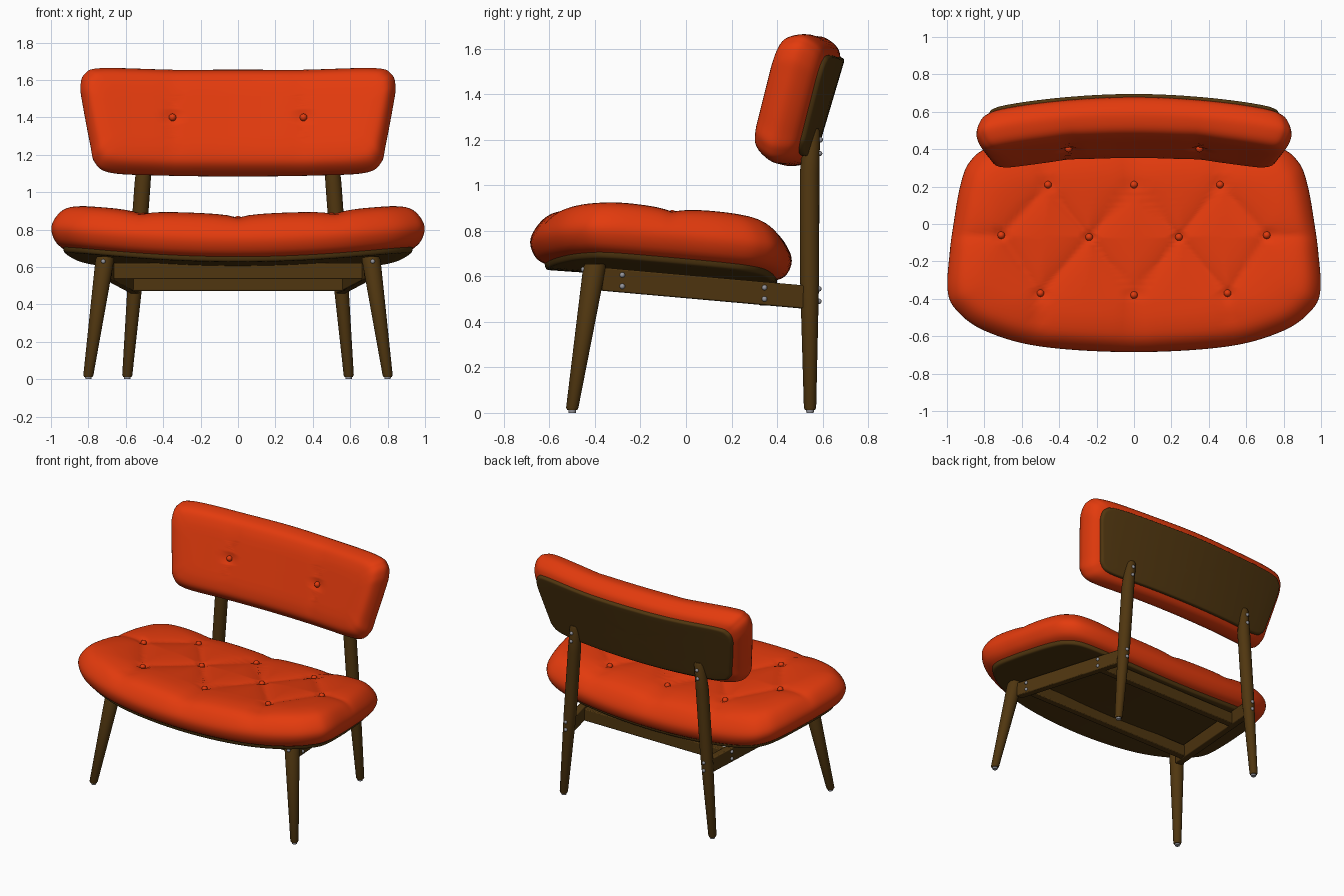
import bpy, bmesh, math
from mathutils import Vector

cube = bpy.data.objects.get("Cube")
if cube:
    bpy.data.objects.remove(cube, do_unlink=True)


def material(name, color):
    mat = bpy.data.materials.new(name)
    mat.use_nodes = True
    mat.diffuse_color = (*color, 1)
    node = next(n for n in mat.node_tree.nodes if n.type == "BSDF_PRINCIPLED")
    node.inputs["Base Color"].default_value = (*color, 1)
    return mat


FABRIC = material("orange_fabric", (0.77, 0.043, 0.004))
WOOD = material("dark_wood", (0.08, 0.037, 0.005))
METAL = material("grey_metal", (0.3, 0.3, 0.33))


def finish(name, bm, mat, angle=40):
    bmesh.ops.remove_doubles(bm, verts=bm.verts, dist=1e-5)
    bmesh.ops.recalc_face_normals(bm, faces=bm.faces)
    mesh = bpy.data.meshes.new(name)
    bm.to_mesh(mesh)
    bm.free()
    mesh.materials.append(mat)
    obj = bpy.data.objects.new(name, mesh)
    bpy.context.collection.objects.link(obj)
    bpy.ops.object.select_all(action="DESELECT")
    obj.select_set(True)
    bpy.context.view_layer.objects.active = obj
    bpy.ops.object.shade_smooth_by_angle(angle=math.radians(angle))
    return obj


def spline(points, steps, closed):
    """Smooth curve through the points."""
    pts = [Vector(p) for p in points]
    n = len(pts)
    pick = (lambda i: pts[i % n]) if closed else (lambda i: pts[max(0, min(n - 1, i))])
    out = []
    for i in range(n if closed else n - 1):
        a, b, c, d = (pick(i + k) for k in (-1, 0, 1, 2))
        for s in range(steps):
            t = s / steps
            out.append(0.5 * (2 * b + (c - a) * t + (2 * a - 5 * b + 4 * c - d) * t * t
                              + (3 * b - a - 3 * c + d) * t ** 3))
    return out if closed else out + [pts[-1]]


def skin(bm, rings):
    """Join equal rings of points with quads."""
    loops = [[bm.verts.new(p) for p in ring] for ring in rings]
    n = len(loops[0])
    for a, b in zip(loops, loops[1:]):
        for i in range(n):
            j = (i + 1) % n
            bm.faces.new((a[i], a[j], b[j], b[i]))
    return loops


def pad(name, half_outline, profile, place, mat, fill=30, dent=None):
    """Padded slab: outline in plan, profile of (inset, height), placed on a bent surface."""
    mirrored = [(-x, y) for x, y in half_outline[-2:0:-1]]
    outline = spline(half_outline + mirrored, 7, True)
    ys = [p.y for p in outline]
    mid, hy = (max(ys) + min(ys)) / 2, (max(ys) - min(ys)) / 2
    hx = max(p.x for p in outline)
    edge = spline(profile, 4, False)
    first, last = edge[0], edge[-1]
    layers = [(k / 8, first) for k in range(8)]
    layers += [(1, e) for e in edge]
    layers += [(1 - k / fill, last) for k in range(1, fill + 1)]
    rings = []
    for scale, (inset, h) in layers:
        ring = []
        for p in outline:
            x = p.x * (1 - inset / hx) * scale
            y = mid + (p.y - mid) * (1 - inset / hy) * scale
            drop = dent(x, y) * max(0, 2 * h / last.y - 1) if dent else 0
            ring.append(place(x, y, h - drop))
        rings.append(ring)
    bm = bmesh.new()
    skin(bm, rings)
    return finish(name, bm, mat, 60)


def tufting(buttons, seams, pit, crease):
    """Depth of the pits at the buttons and the creases between them."""
    def depth(x, y):
        p = Vector((x, y))
        d = max(pit * math.exp(-((p - Vector(b)).length / 0.05) ** 2) for b in buttons)
        for a, b in seams:
            a, b = Vector(a), Vector(b)
            t = max(0, min(1, (p - a).dot(b - a) / (b - a).length_squared))
            d = max(d, crease * math.exp(-(p - a.lerp(b, t)).length / 0.07))
        return d
    return depth


def knob(name, center, radius, mat):
    bm = bmesh.new()
    bmesh.ops.create_uvsphere(bm, u_segments=12, v_segments=8, radius=radius)
    bmesh.ops.translate(bm, vec=Vector(center), verts=bm.verts)
    finish(name, bm, mat, 60)


def tube(name, stations, mat):
    """Round post through stations of (x, y, z, radius)."""
    rings = [[(x + r * math.cos(k * math.tau / 24), y + r * math.sin(k * math.tau / 24), z)
              for k in range(24)] for x, y, z, r in stations]
    bm = bmesh.new()
    loops = skin(bm, rings)
    bm.faces.new(loops[0])
    bm.faces.new(loops[-1])
    finish(name, bm, mat)


def rail(name, a, b, thick, height):
    a, b = Vector(a), Vector(b)
    side = (b - a).cross(Vector((0, 0, 1))).normalized() * thick / 2
    up = Vector((0, 0, height / 2))
    bm = bmesh.new()
    loops = skin(bm, [[p - side - up, p + side - up, p + side + up, p - side + up] for p in (a, b)])
    for loop in loops:
        bm.faces.new(loop)
    obj = finish(name, bm, WOOD)
    bevel = obj.modifiers.new("soft_edges", "BEVEL")
    bevel.width = 0.006
    bevel.segments = 2


# Seat cushion and the curved board under it
def seat_place(x, y, h):
    return Vector((x, y, 0.60 + 0.08 * x * x - 0.07 * y + h))


seat_outline = [(0, -0.685), (0.5, -0.655), (0.8, -0.57), (0.95, -0.46), (0.997, -0.35),
                (0.985, -0.15), (0.965, 0), (0.93, 0.2), (0.88, 0.33), (0.77, 0.41),
                (0.5, 0.45), (0, 0.465)]
half = [(0, 0.21), (0.46, 0.21), (0.24, -0.07), (0.71, -0.06), (0, -0.38), (0.5, -0.37)]
seat_buttons = half + [(-x, y) for x, y in half if x]
seams = [(a, b) for a in seat_buttons for b in seat_buttons
         if a < b and math.dist(a, b) < 0.44]
for x, y in seat_buttons:
    if abs(x) > 0.7:
        seams.append(((x, y), (x * 1.4, y)))
    elif abs(y) > 0.1:
        seams.append(((x, y), (x * 1.08, y + math.copysign(0.3, y))))
seat_dent = tufting(seat_buttons, seams, 0.035, 0.024)
seat_profile = [(0.10, 0), (0.03, 0.03), (0, 0.10), (0.025, 0.17), (0.08, 0.225),
                (0.17, 0.25), (0.28, 0.256)]
pad("seat_cushion", seat_outline, seat_profile, seat_place, FABRIC, 36, seat_dent)
pad("seat_board", seat_outline, [(0.09, -0.015), (0.07, -0.01), (0.065, 0.02), (0.09, 0.03)],
    seat_place, WOOD, 8)
for x, y in seat_buttons:
    knob("seat_button", seat_place(x, y, 0.256 - seat_dent(x, y) + 0.006), 0.02, FABRIC)

# Backrest cushion and its rear panel, tilted and wrapped around the sitter
TILT = math.radians(16.5)


def back_place(x, h, d):
    return Vector((x, 0.622 - d * math.cos(TILT) + h * math.sin(TILT) - 0.13 * x * x,
                   1.34 + h * math.cos(TILT) + d * math.sin(TILT)))


back_outline = [(0, -0.295), (0.4, -0.29), (0.68, -0.275), (0.765, -0.22), (0.79, -0.12),
                (0.83, 0.1), (0.842, 0.2), (0.82, 0.27), (0.73, 0.302), (0.35, 0.293),
                (0, 0.293)]
back_buttons = [(-0.35, 0), (0.35, 0)]
back_seams = [((x, -0.3), (x, 0.3)) for x, _ in back_buttons]
back_dent = tufting(back_buttons, back_seams, 0.02, 0.01)
back_profile = [(0.09, 0), (0.03, 0.03), (0, 0.10), (0.015, 0.16), (0.05, 0.205),
                (0.11, 0.222), (0.18, 0.226)]
pad("backrest_cushion", back_outline, back_profile, back_place, FABRIC, 24, back_dent)
pad("backrest_panel", back_outline, [(0.085, -0.012), (0.07, -0.008), (0.065, 0.015), (0.09, 0.03)],
    back_place, WOOD, 8)
for x, h in back_buttons:
    knob("backrest_button", back_place(x, h, 0.226 - back_dent(x, h) + 0.006), 0.02, FABRIC)

# Legs, glides, side rails and screws, once per side
for s, label in ((1, "left"), (-1, "right")):
    tube(label + "_front_leg", [(s * 0.80, -0.5, 0.012, 0.022), (s * 0.80, -0.5, 0.022, 0.027),
                                (s * 0.712, -0.402, 0.64, 0.05), (s * 0.71, -0.4, 0.655, 0.044)], WOOD)
    tube(label + "_back_leg", [(s * 0.592, 0.545, 0.012, 0.022), (s * 0.592, 0.545, 0.022, 0.027),
                               (s * 0.543, 0.543, 0.6, 0.042), (s * 0.51, 0.543, 1.05, 0.043),
                               (s * 0.495, 0.553, 1.235, 0.036), (s * 0.494, 0.555, 1.25, 0.028)], WOOD)
    for x, y in ((0.80, -0.5), (0.592, 0.545)):
        tube(label + "_glide", [(s * x, y, 0, 0.016), (s * x, y, 0.02, 0.018)], METAL)
    front, rear = Vector((s * 0.70, -0.37, 0.588)), Vector((s * 0.55, 0.53, 0.508))
    rail(label + "_side_rail", front, rear, 0.05, 0.102)
    screws = [(0.72, -0.45, 0.63), (0.72, -0.443, 0.582), (0.55, 0.584, 0.545), (0.55, 0.584, 0.49),
              (0.50, 0.59, 1.2), (0.504, 0.587, 1.14)]
    for y in (-0.28, 0.345):
        spot = front.lerp(rear, (y - front.y) / (rear.y - front.y))
        screws += [(abs(spot.x) + 0.026, y, spot.z + dz) for dz in (0.026, -0.024)]
    for x, y, z in screws:
        knob(label + "_screw", (s * x, y, z), 0.012, METAL)

# Cross rails between the side rails
rail("front_rail", (-0.68, -0.28, 0.578), (0.68, -0.28, 0.578), 0.05, 0.085)
rail("rear_rail", (-0.575, 0.345, 0.515), (0.575, 0.345, 0.515), 0.05, 0.085)
